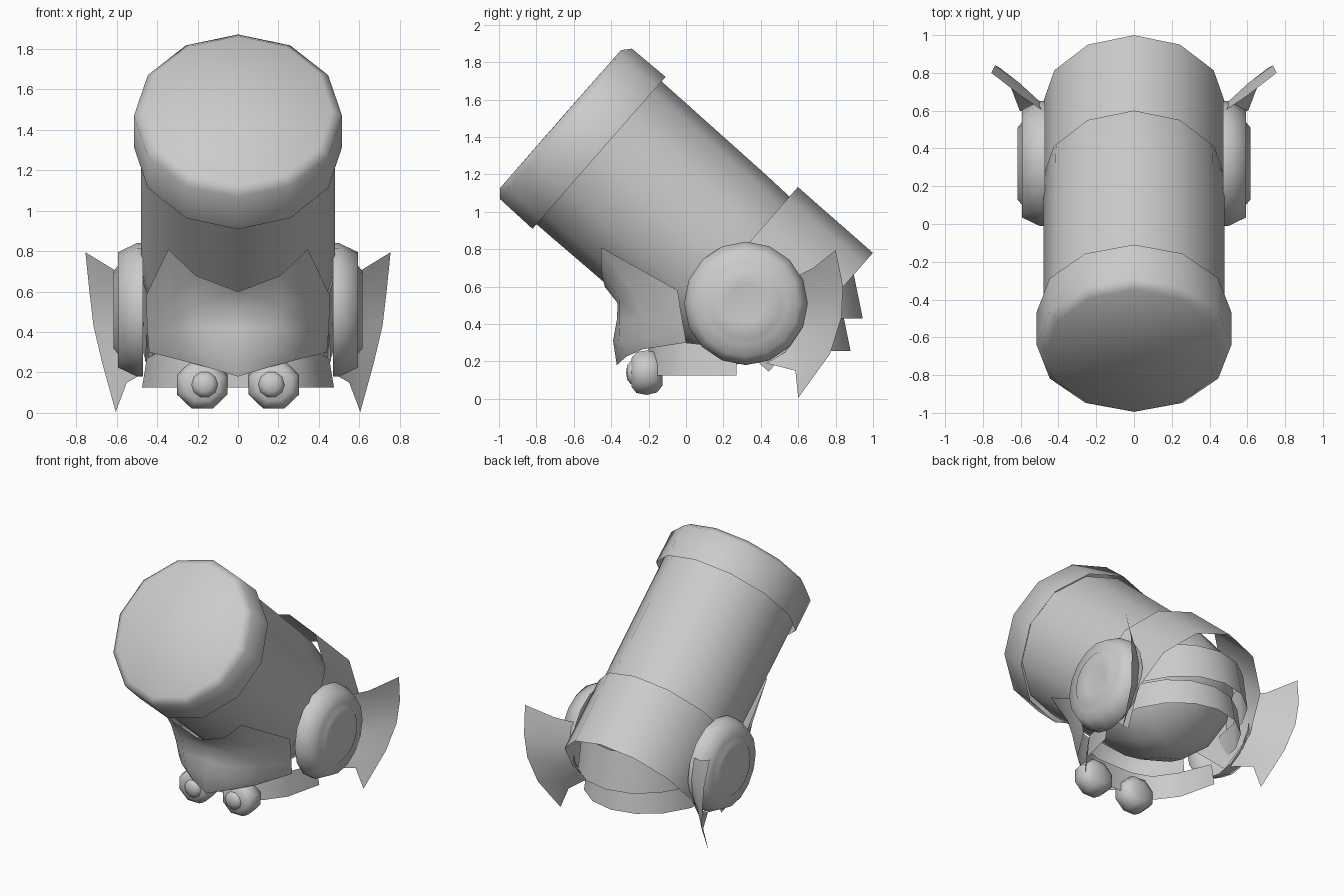
import bpy, math
from mathutils import Vector as V

grey = bpy.data.materials.new("light_grey")
grey.diffuse_color = (0.6, 0.6, 0.6, 1)


def make(name, verts, faces, mirror=False, angle=50):
    me = bpy.data.meshes.new(name)
    me.from_pydata(verts, [], faces)
    me.materials.append(grey)
    ob = bpy.data.objects.new(name, me)
    bpy.context.collection.objects.link(ob)
    bpy.context.view_layer.objects.active = ob
    ob.select_set(True)
    bpy.ops.object.mode_set(mode='EDIT')
    bpy.ops.mesh.select_all(action='SELECT')
    bpy.ops.mesh.remove_doubles(threshold=0.0005)
    bpy.ops.mesh.normals_make_consistent(inside=False)
    bpy.ops.object.mode_set(mode='OBJECT')
    bpy.ops.object.shade_smooth_by_angle(angle=math.radians(angle))
    ob.select_set(False)
    if mirror:
        m = ob.modifiers.new("mirror", 'MIRROR')
        m.use_clip = True
    return ob


def lathe(name, c, axis, a, b, profile, n=12, mirror=False, arc=(0, 360), angle=50):
    """Rings of (distance along axis, radius along a, radius along b)."""
    c, axis, a, b = V(c), V(axis), V(a), V(b)
    full = arc[1] - arc[0] == 360
    cols = n if full else n + 1
    verts = []
    for s, ra, rb in profile:
        for i in range(cols):
            t = math.radians(arc[0] + (arc[1] - arc[0]) * i / n)
            verts.append(c + axis * s + a * ra * math.cos(t) + b * rb * math.sin(t))
    faces = [(j * cols + i, j * cols + (i + 1) % cols,
              (j + 1) * cols + (i + 1) % cols, (j + 1) * cols + i)
             for j in range(len(profile) - 1) for i in range(n)]
    return make(name, verts, faces, mirror, angle)


def sheet(name, rows, mirror=True, angle=60):
    w = len(rows[0])
    faces = [(j * w + i, j * w + i + 1, (j + 1) * w + i + 1, (j + 1) * w + i)
             for j in range(len(rows) - 1) for i in range(w - 1)]
    return make(name, [p for r in rows for p in r], faces, mirror, angle)


# tilted frame of the big cylinder
C, U, X, W = (0, -0.465, 1.315), (0, -0.752, 0.659), (1, 0, 0), (0, 0.659, 0.752)

# flat-topped cap with a bevelled rim, open underneath
lathe("cap", C, U, X, W, [(0, 0.515, 0.54), (0.235, 0.515, 0.535),
                          (0.274, 0.465, 0.49), (0.275, 0, 0)], angle=80)
# main cylinder with a full, rounded lower end
lathe("barrel", C, U, X, W, [(0.05, 0.48, 0.508), (-0.75, 0.48, 0.5), (-0.93, 0.478, 0.495),
                             (-1.12, 0.455, 0.465), (-1.27, 0.40, 0.40),
                             (-1.37, 0.28, 0.28), (-1.43, 0, 0)], angle=70)
# upper rear band
lathe("rear_band", C, U, X, W, [(-0.92, 0.487, 0.563), (-1.454, 0.487, 0.563)],
      n=8, arc=(-30, 210))
# two neck guard strips round the back
Z, Y = (0, 0, 1), (0, 1, 0)
lathe("upper_neck_guard", (0, 0.4, 0), Z, X, Y,
      [(0.7, 0.46, 0.49), (0.43, 0.47, 0.545)], n=8, arc=(0, 180))
lathe("lower_neck_guard", (0, 0.35, 0), Z, X, Y,
      [(0.45, 0.45, 0.49), (0.255, 0.46, 0.53)], n=8, arc=(0, 180))

# ear discs with a grooved hub
lathe("ear_disc", (0, 0.32, 0.51), X, Y, Z,
      [(0.47, 0.33, 0.33), (0.50, 0.33, 0.33), (0.594, 0.285, 0.285), (0.592, 0.22, 0.22),
       (0.617, 0.19, 0.19), (0.605, 0.1, 0.1), (0.603, 0, 0)], n=16, mirror=True, angle=80)
# swept fins behind the ears
sheet("ear_fin", [
    [(0.48, 0.60, 0.66), (0.60, 0.68, 0.70), (0.755, 0.80, 0.795)],
    [(0.49, 0.64, 0.52), (0.61, 0.75, 0.55), (0.735, 0.84, 0.60)],
    [(0.49, 0.62, 0.38), (0.60, 0.73, 0.38), (0.715, 0.83, 0.43)],
    [(0.48, 0.53, 0.25), (0.58, 0.65, 0.22), (0.67, 0.77, 0.24)],
    [(0.48, 0.43, 0.19), (0.55, 0.585, 0.15), (0.605, 0.60, 0.005)]])

# face mask with two raised points
sheet("face_mask", [
    [(0, -0.435, 0.6), (0.21, -0.452, 0.68), (0.345, -0.455, 0.81), (0.455, -0.045, 0.58)],
    [(0, -0.365, 0.51), (0.21, -0.355, 0.53), (0.35, -0.28, 0.56), (0.452, -0.03, 0.48)],
    [(0, -0.37, 0.42), (0.2, -0.355, 0.42), (0.345, -0.23, 0.42), (0.447, -0.015, 0.39)],
    [(0, -0.39, 0.31), (0.17, -0.36, 0.31), (0.33, -0.22, 0.32), (0.443, -0.005, 0.34)],
    [(0, -0.37, 0.18), (0.15, -0.32, 0.225), (0.3, -0.23, 0.265), (0.44, 0, 0.3)]])

# jaw strip that runs behind the filters and back along the cheeks
path = [(0, -0.2), (0.15, -0.2), (0.3, -0.15), (0.41, 0.0), (0.475, 0.27)]
sheet("jaw_strip", [[(x * 0.95, y, 0.30 - 0.03 * (y > 0.1)) for x, y in path],
                    [(x, y, 0.125) for x, y in path]])

# paired breathing filters, each with a round front knob
lathe("filter", (0.177, 0, 0.14), Y, X, Z,
      [(-0.295, 0, 0), (-0.29, 0.09, 0.085), (-0.265, 0.125, 0.118), (-0.21, 0.135, 0.129),
       (-0.155, 0.125, 0.115), (-0.125, 0.08, 0.075), (-0.125, 0, 0)],
      n=8, mirror=True, arc=(22.5, 382.5), angle=80)
lathe("filter_knob", (0.165, 0, 0.14), Y, X, Z,
      [(-0.32, 0, 0), (-0.315, 0.04, 0.04), (-0.295, 0.065, 0.065), (-0.27, 0.065, 0.065)],
      n=10, mirror=True, angle=80)
